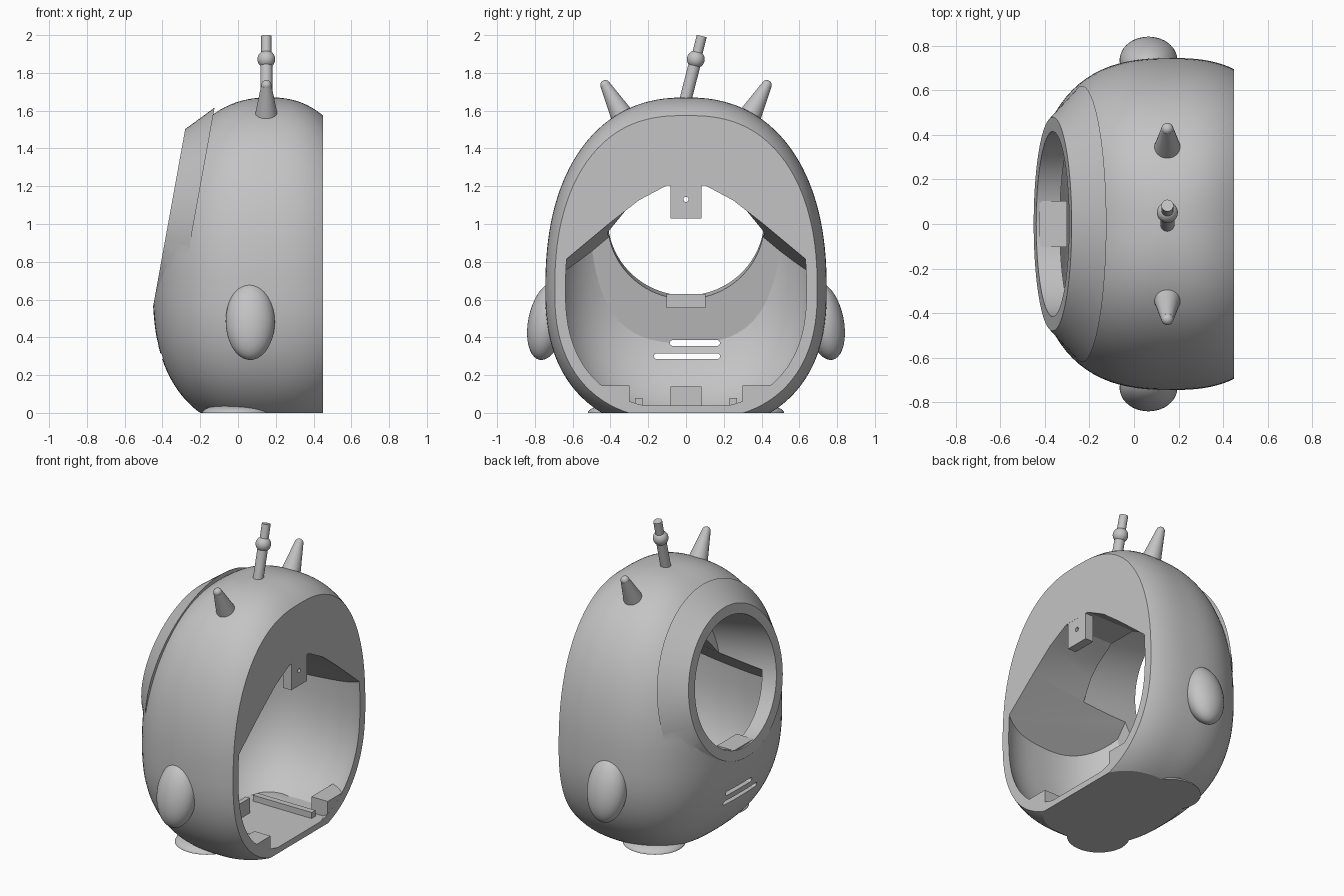
import bpy, bmesh, math
from mathutils import Vector

if "Cube" in bpy.data.objects:
    bpy.data.objects.remove(bpy.data.objects["Cube"])

grey = bpy.data.materials.new("plain grey")
grey.diffuse_color = (0.55, 0.55, 0.55, 1)
grey.use_nodes = True
grey.node_tree.nodes["Principled BSDF"].inputs["Base Color"].default_value = grey.diffuse_color

CX, CZ = 0.17, 0.65            # widest point of the egg
N = Vector((-0.984, 0, 0.178)) # axis of the tilted face opening
FACE = Vector((-0.365, 0, 1.03))


def finish(name, bm):
    bmesh.ops.recalc_face_normals(bm, faces=bm.faces)
    me = bpy.data.meshes.new(name)
    bm.to_mesh(me)
    bm.free()
    me.materials.append(grey)
    ob = bpy.data.objects.new(name, me)
    bpy.context.collection.objects.link(ob)
    return ob


def box(name, x0, x1, y0, y1, z0, z1):
    bm = bmesh.new()
    bmesh.ops.create_cube(bm, size=1)
    for v in bm.verts:
        v.co = ((x0 + x1) / 2 + v.co.x * (x1 - x0),
                (y0 + y1) / 2 + v.co.y * (y1 - y0),
                (z0 + z1) / 2 + v.co.z * (z1 - z0))
    return finish(name, bm)


def cone(name, p0, p1, r0, r1, seg=64):
    p0, p1 = Vector(p0), Vector(p1)
    bm = bmesh.new()
    bmesh.ops.create_cone(bm, cap_ends=True, segments=seg, radius1=r0, radius2=r1,
                          depth=(p1 - p0).length)
    rot = Vector((0, 0, 1)).rotation_difference(p1 - p0).to_matrix()
    for v in bm.verts:
        v.co = rot @ v.co + (p0 + p1) / 2
    return finish(name, bm)


def ball(name, c, r, tilt=0, seg=40):
    bm = bmesh.new()
    bmesh.ops.create_uvsphere(bm, u_segments=seg, v_segments=seg // 2, radius=1)
    ca, sa = math.cos(tilt), math.sin(tilt)
    for v in bm.verts:
        x, y, z = (v.co[i] * r[i] for i in range(3))
        v.co = (c[0] + x, c[1] + y * ca - z * sa, c[2] + y * sa + z * ca)
    return finish(name, bm)


def egg(name, inset):
    # slightly squared egg, taller above the widest point than below
    fr, bk, b, up, low = (d - inset for d in (0.62, 0.56, 0.745, 1.02, 0.75))
    p = 2.6
    bm = bmesh.new()
    bmesh.ops.create_uvsphere(bm, u_segments=112, v_segments=72, radius=1)
    for v in bm.verts:
        x, y, z = v.co
        q = 2.3 if z > 0 else 2.4
        n = ((abs(x)**p + abs(y)**p)**(q / p) + abs(z)**q)**(1 / q)
        v.co = (CX + (bk if x > 0 else fr) * x / n, b * y / n,
                CZ + (up if z > 0 else low) * z / n)
    return finish(name, bm)


def boolean(ob, tool, op='DIFFERENCE'):
    m = ob.modifiers.new("cut", 'BOOLEAN')
    m.operation, m.solver, m.object = op, 'EXACT', tool
    bpy.context.view_layer.objects.active = ob
    bpy.ops.object.modifier_apply(modifier=m.name)
    bpy.data.objects.remove(tool, do_unlink=True)


# Shell with tapered collar around the face opening
body = egg("body_shell", 0)
boolean(body, cone("collar", FACE - N * 0.133, FACE, 0.62, 0.48, 96), 'UNION')
boolean(body, cone("face_trim", FACE, FACE + N * 0.3, 0.52, 0.52, 96))
boolean(body, box("rear_trim", 0.45, 2, -2, 2, -1, 3))
boolean(body, box("base_trim", -2, 2, -2, 2, -1, 0))

# Cavity: inner egg limited by floor, slanted front wall and arched roof
half = [(0.95, 0.55), (0.65, 0.8), (0.41, 1.0), (0.25, 1.125), (0.1, 1.205)]
arch = [(-0.95, 0.04), (0.95, 0.04)] + half + [(-y, z) for y, z in reversed(half)]
bm = bmesh.new()
front, back = [], []
for y, z in arch:
    zf = z - 0.07 if z > 0.1 and abs(y) > 0.3 else z
    front.append(bm.verts.new((-0.37 + 0.181 * (zf - 0.4), y, zf)))
    back.append(bm.verts.new((0.45, y, z)))
rear = [bm.verts.new((1.2, y, z)) for y, z in arch]
bm.faces.new(front)
bm.faces.new(rear)
for i in range(len(arch)):
    j = (i + 1) % len(arch)
    bm.faces.new((front[i], front[j], back[j], back[i]))
    bm.faces.new((back[i], back[j], rear[j], rear[i]))
sides = [f for f in bm.faces if len(f.verts) == 4]
bmesh.ops.triangulate(bm, faces=sides)
cavity = finish("cavity", bm)
boolean(cavity, egg("inner_egg", 0.047), 'INTERSECT')
boolean(body, cavity)

# Round face opening
boolean(body, cone("bore", FACE - N * 0.42, FACE + N * 0.3, 0.415, 0.415, 96))

# Two rounded mouth slots
for z, y0, y1 in ((0.37, -0.07, 0.165), (0.30, -0.155, 0.165)):
    boolean(body, box("slot", -0.7, -0.2, y0, y1, z - 0.015, z + 0.015))
    for y in (y0, y1):
        boolean(body, cone("slot_end", (-0.7, y, z), (-0.2, y, z), 0.0152, 0.0152, 16))

parts = [body]

# Screw tab under the rear arch
tab = box("screw_tab", 0.39, 0.4495, -0.082, 0.082, 1.03, 1.23)
boolean(tab, cone("tab_hole", (0.3, 0, 1.13), (0.6, 0, 1.13), 0.014, 0.014, 16))
parts.append(tab)

# Bracket on the lower lip of the opening, and upright plate on the floor
parts.append(box("lip_bracket", -0.425, -0.30, -0.103, 0.103, 0.555, 0.63))
parts.append(box("floor_plate", 0.0, 0.03, -0.082, 0.082, 0.03, 0.14))

for s, side in ((-1, "left"), (1, "right")):
    # Corner screw blocks, trimmed to the shell
    y0, y1 = sorted((s * 0.30, s * 0.62))
    block = box("screw_block_" + side, 0.33, 0.4495, y0, y1, 0.02, 0.145)
    boolean(block, egg("trim", 0.01), 'INTERSECT')
    boolean(block, cone("hole", (0.36, s * 0.355, 0.09), (0.6, s * 0.355, 0.09), 0.013, 0.013, 16))
    # Floor rails
    y0, y1 = sorted((s * 0.23, s * 0.27))
    rail = box("floor_rail_" + side, -0.05, 0.38, y0, y1, 0.03, 0.08)
    # Arms, leaning outward at the bottom and hollowed where they meet the shell
    arm = ball("arm_" + side, (0.065, s * 0.735, 0.485), (0.13, 0.1, 0.208), s * 0.2)
    boolean(arm, egg("arm_trim", 0.02))
    # Feet, flat underneath
    foot = ball("foot_" + side, (0.0, s * 0.335, 0), (0.19, 0.185, 0.05))
    boolean(foot, box("sole_trim", -1, 1, -1, 1, -1, 0))
    # Horns with rounded tips
    tip = Vector((0.15, s * 0.427, 1.735))
    horn = cone("horn_" + side, (0.15, s * 0.315, 1.53), tip, 0.07, 0.027, 32)
    cap = ball("horn_tip_" + side, tip, (0.027, 0.027, 0.027), 0, 24)
    parts += [block, rail, arm, foot, horn, cap]

# Antenna with a bead
parts.append(cone("antenna_lower", (0.15, -0.01, 1.63), (0.15, 0.052, 1.87), 0.032, 0.032, 32))
parts.append(cone("antenna_upper", (0.15, 0.052, 1.87), (0.15, 0.083, 1.995), 0.027, 0.027, 32))
parts.append(ball("antenna_bead", (0.15, 0.052, 1.872), (0.047, 0.047, 0.047), 0, 32))

for ob in parts:
    bpy.ops.object.select_all(action='DESELECT')
    ob.select_set(True)
    bpy.context.view_layer.objects.active = ob
    bpy.ops.object.shade_smooth_by_angle(angle=math.radians(18))
